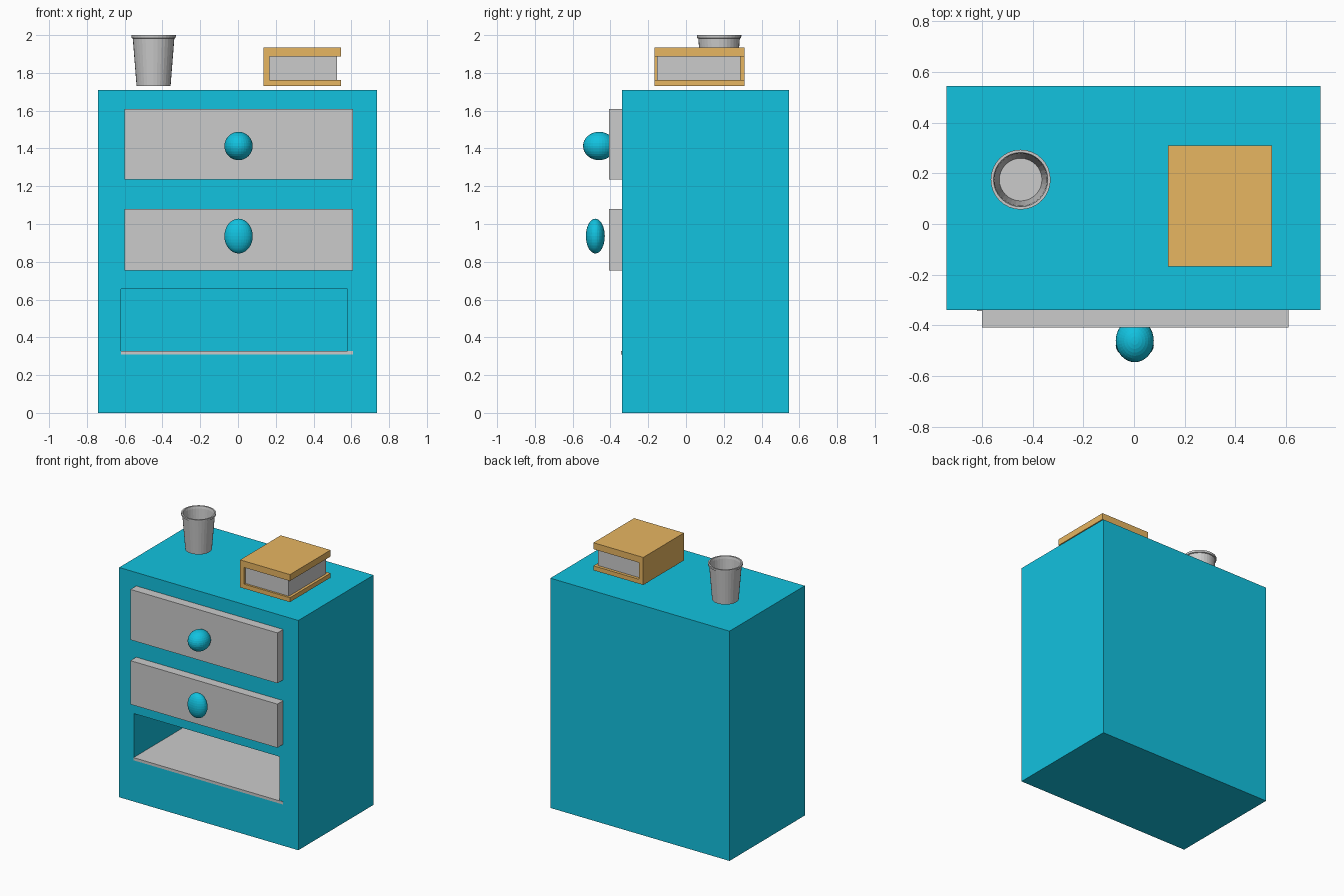
import bpy, bmesh
from mathutils import Matrix

if "Cube" in bpy.data.objects:
    bpy.data.objects.remove(bpy.data.objects["Cube"])


def material(name, rgb):
    m = bpy.data.materials.new(name)
    m.diffuse_color = (*rgb, 1)
    m.use_nodes = True
    m.node_tree.nodes["Principled BSDF"].inputs["Base Color"].default_value = m.diffuse_color
    return m


TEAL = material("teal_paint", (0.006, 0.54, 0.74))
TAN = material("tan_cover", (0.80, 0.465, 0.12))


def finish(name, bm, mat=None):
    bmesh.ops.recalc_face_normals(bm, faces=bm.faces)
    me = bpy.data.meshes.new(name)
    bm.to_mesh(me)
    bm.free()
    ob = bpy.data.objects.new(name, me)
    bpy.context.collection.objects.link(ob)
    if mat:
        me.materials.append(mat)
    return ob


def box(name, x, y, z, mat=None):
    bm = bmesh.new()
    size = [b - a for a, b in (x, y, z)]
    mid = [(a + b) / 2 for a, b in (x, y, z)]
    bmesh.ops.create_cube(bm, size=1, matrix=Matrix.Translation(mid) @ Matrix.Diagonal((*size, 1)))
    return finish(name, bm, mat)


def extrude_profile(name, points, y0, y1, mat):
    """Close an x-z outline and push it from y0 to y1."""
    bm = bmesh.new()
    face = bm.faces.new([bm.verts.new((x, y0, z)) for x, z in points])
    out = bmesh.ops.extrude_face_region(bm, geom=[face])
    verts = [v for v in out["geom"] if isinstance(v, bmesh.types.BMVert)]
    bmesh.ops.translate(bm, verts=verts, vec=(0, y1 - y0, 0))
    return finish(name, bm, mat)


def knob(name, centre, radii):
    bm = bmesh.new()
    m = Matrix.Translation(centre) @ Matrix.Diagonal((*radii, 1))
    bmesh.ops.create_uvsphere(bm, u_segments=32, v_segments=16, radius=1, matrix=m)
    return finish(name, bm, TEAL)


def lathe(name, profile, centre, steps=32):
    bm = bmesh.new()
    vs = [bm.verts.new((centre[0] + r, centre[1], z)) for r, z in profile]
    edges = [bm.edges.new(p) for p in zip(vs, vs[1:])]
    bmesh.ops.spin(bm, geom=vs + edges, cent=(*centre, 0), axis=(0, 0, 1),
                   angle=6.283185307, steps=steps)
    bmesh.ops.remove_doubles(bm, verts=bm.verts, dist=0.0005)
    return finish(name, bm)


# Cabinet with an open lower compartment: inset the front face, push it inward
bm = bmesh.new()
X, Y, Z = (-0.74, 0.735), (-0.34, 0.545), (0, 1.71)
hx, hz, back = (-0.62, 0.58), (0.325, 0.655), 0.45
rings = []
for xs, y, zs in ((X, Y[1], Z), (X, Y[0], Z), (hx, Y[0], hz), (hx, back, hz)):
    rings.append([bm.verts.new((xs[i], y, zs[k])) for i, k in ((0, 0), (1, 0), (1, 1), (0, 1))])
for a, b in zip(rings, rings[1:]):
    for i in range(4):
        j = (i + 1) % 4
        bm.faces.new((a[i], a[j], b[j], b[i]))
bm.faces.new(rings[0])
bm.faces.new(rings[-1])
finish("cabinet_body", bm, TEAL)

# Compartment floor
box("compartment_floor", (-0.62, 0.61), (-0.343, 0.449), (0.308, 0.328))

# Drawer fronts and knobs
for label, z in (("upper", (1.235, 1.61)), ("middle", (0.755, 1.08))):
    box(label + "_drawer_front", (-0.6, 0.61), (-0.408, -0.335), z)
knob("upper_knob", (0.003, -0.46, 1.413), (0.075, 0.085, 0.075))
knob("middle_knob", (0.003, -0.48, 0.936), (0.075, 0.05, 0.092))

# Book: C-shaped cover and page block
cover = [(0.135, 1.73), (0.545, 1.73), (0.545, 1.763), (0.168, 1.763),
         (0.168, 1.887), (0.545, 1.887), (0.545, 1.935), (0.135, 1.935)]
extrude_profile("book_cover", cover, -0.168, 0.31, TAN)
box("book_pages", (0.166, 0.525), (-0.153, 0.288), (1.762, 1.888))

# Cup with a small rolled lip
lathe("cup", [(0, 1.73), (0.09, 1.73), (0.11, 1.982), (0.117, 1.985), (0.118, 2.0),
              (0.107, 2.0), (0.103, 1.982), (0.084, 1.742), (0, 1.742)], (-0.447, 0.175))
